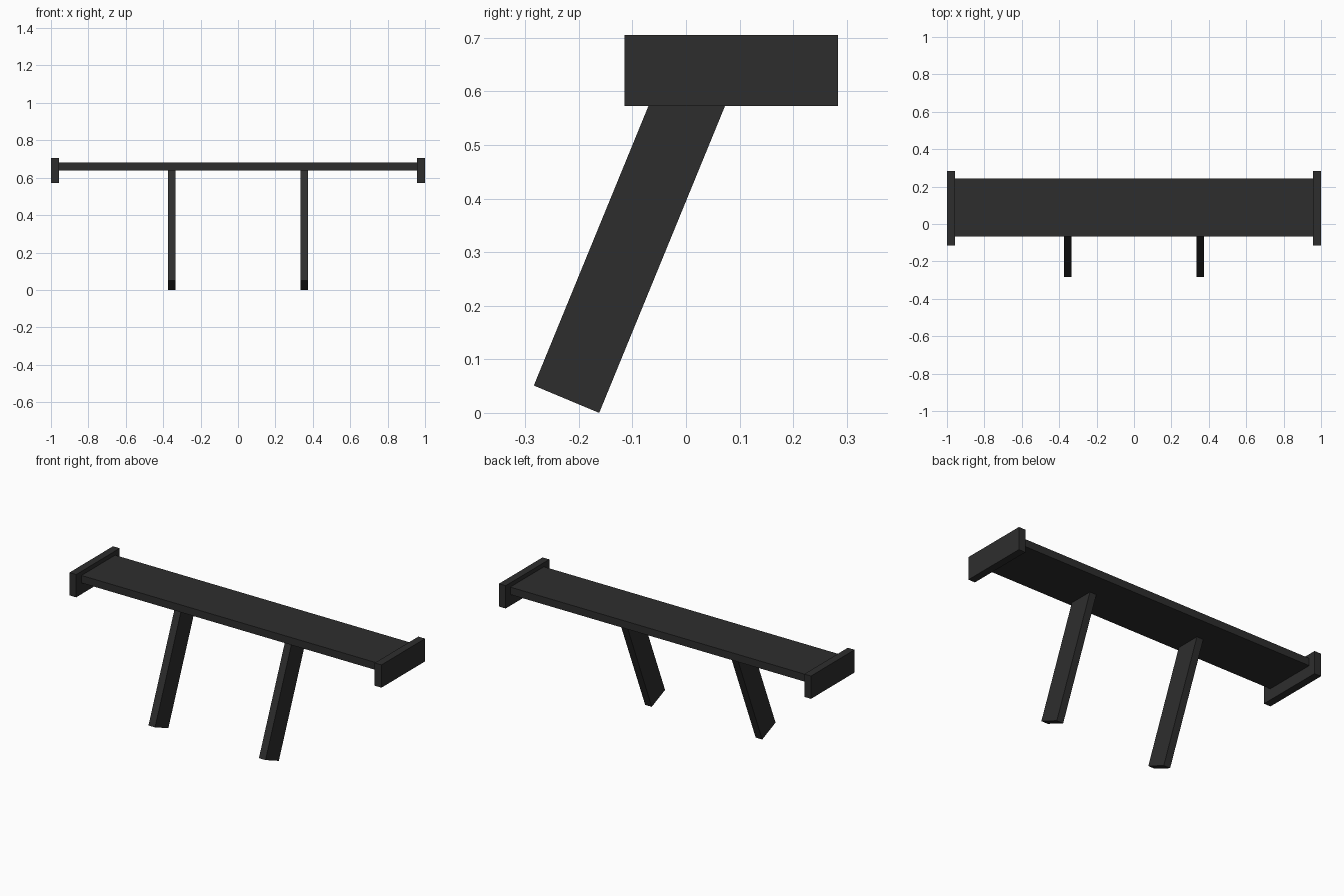
import bpy, bmesh

if "Cube" in bpy.data.objects:
    bpy.data.objects.remove(bpy.data.objects["Cube"])

black = bpy.data.materials.new("matte_black")
black.diffuse_color = (0.027, 0.027, 0.027, 1)
black.use_nodes = True
black.node_tree.nodes["Principled BSDF"].inputs["Base Color"].default_value = black.diffuse_color


def extrude_profile(name, profile, x0, x1):
    """Solid made from a (y, z) outline swept from x0 to x1."""
    bm = bmesh.new()
    face = bm.faces.new([bm.verts.new((x0, y, z)) for y, z in profile])
    swept = bmesh.ops.extrude_face_region(bm, geom=[face])["geom"]
    verts = [v for v in swept if isinstance(v, bmesh.types.BMVert)]
    bmesh.ops.translate(bm, verts=verts, vec=(x1 - x0, 0, 0))
    bmesh.ops.recalc_face_normals(bm, faces=bm.faces)
    mesh = bpy.data.meshes.new(name)
    bm.to_mesh(mesh)
    bm.free()
    mesh.materials.append(black)
    obj = bpy.data.objects.new(name, mesh)
    bpy.context.collection.objects.link(obj)
    return obj


def rect(y0, y1, z0, z1):
    return [(y0, z0), (y1, z0), (y1, z1), (y0, z1)]


# Flat wing board
extrude_profile("wing_board", rect(-0.066, 0.242, 0.638, 0.681), -0.957, 0.957)

# Leaning strut: square-cut foot, top seated inside the board
lean, top = 0.41, 0.655
front_foot, back_foot = (-0.284, 0.051), (-0.162, 0.0)
strut = [front_foot, back_foot] + [
    (y + (top - z) * lean, top) for y, z in (back_foot, front_foot)]

# End plates and struts on both sides
for side, s in (("left", -1), ("right", 1)):
    extrude_profile(side + "_end_plate", rect(-0.115, 0.284, 0.573, 0.705),
                    s * 0.957, s * 1.0)
    extrude_profile(side + "_strut", strut, s * 0.333, s * 0.375)
